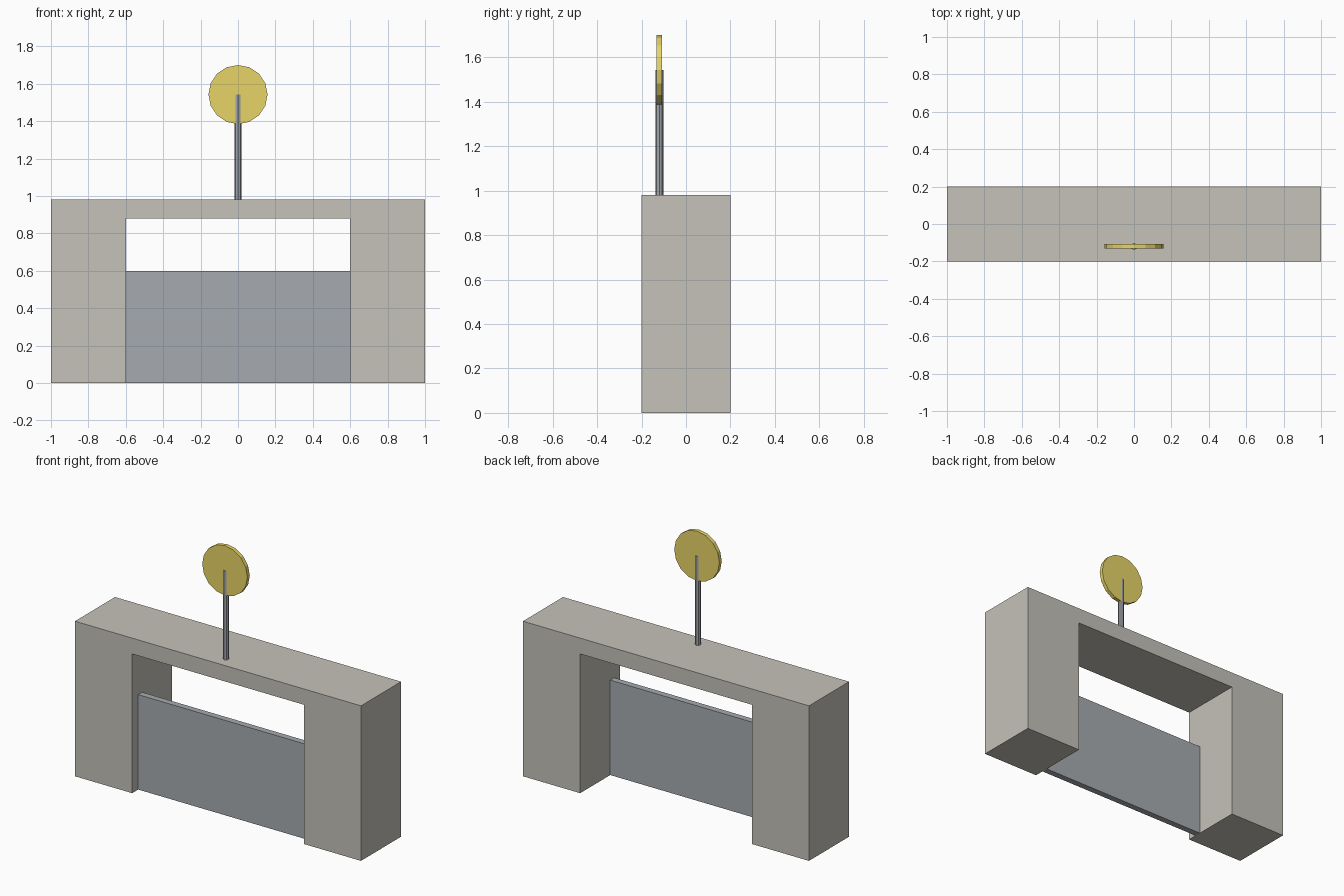
import bpy, bmesh, math
from mathutils import Matrix

if "Cube" in bpy.data.objects:
    bpy.data.objects.remove(bpy.data.objects["Cube"])


def material(name, rgb):
    mat = bpy.data.materials.new(name)
    mat.diffuse_color = (*rgb, 1)
    mat.use_nodes = True
    mat.node_tree.nodes["Principled BSDF"].inputs["Base Color"].default_value = mat.diffuse_color
    return mat


def add_object(name, bm, mat):
    bmesh.ops.recalc_face_normals(bm, faces=bm.faces)
    mesh = bpy.data.meshes.new(name)
    bm.to_mesh(mesh)
    bm.free()
    mesh.materials.append(mat)
    obj = bpy.data.objects.new(name, mesh)
    bpy.context.collection.objects.link(obj)
    return obj


def extrude_profile(name, points, y0, y1, mat):
    """Extrude a front (x, z) outline from y0 to y1."""
    bm = bmesh.new()
    face = bm.faces.new([bm.verts.new((x, y0, z)) for x, z in points])
    new = bmesh.ops.extrude_face_region(bm, geom=[face])["geom"]
    verts = [g for g in new if isinstance(g, bmesh.types.BMVert)]
    bmesh.ops.translate(bm, verts=verts, vec=(0, y1 - y0, 0))
    return add_object(name, bm, mat)


def cylinder(name, radius, depth, sides, matrix, mat):
    bm = bmesh.new()
    bmesh.ops.create_cone(bm, cap_ends=True, segments=sides, radius1=radius,
                          radius2=radius, depth=depth, matrix=matrix)
    return add_object(name, bm, mat)


stone = material("stone", (0.56, 0.54, 0.49))
steel = material("steel", (0.38, 0.41, 0.44))
dark_steel = material("dark_steel", (0.36, 0.38, 0.41))
yellow = material("yellow", (0.80, 0.66, 0.14))

GATE_Y = -0.12

# Portal frame: two piers joined by a thin lintel
half = [(1, 0.98), (1, 0), (0.6, 0), (0.6, 0.88)]
outline = half + [(-x, z) for x, z in reversed(half)]
extrude_profile("portal_frame", outline, -0.2, 0.2, stone)

# Sliding gate panel between the piers
panel = [(-0.6, 0), (0.6, 0), (0.6, 0.6), (-0.6, 0.6)]
extrude_profile("gate_panel", panel, GATE_Y - 0.02, GATE_Y + 0.02, steel)

# Lifting stem on top of the lintel
cylinder("lifting_stem", 0.018, 0.562, 8,
         Matrix.Translation((0, GATE_Y, 1.261)), dark_steel)

# Upright hand wheel
cylinder("hand_wheel", 0.158, 0.024, 16,
         Matrix.Translation((0, GATE_Y, 1.542)) @ Matrix.Rotation(math.pi / 2, 4, 'X'),
         yellow)
